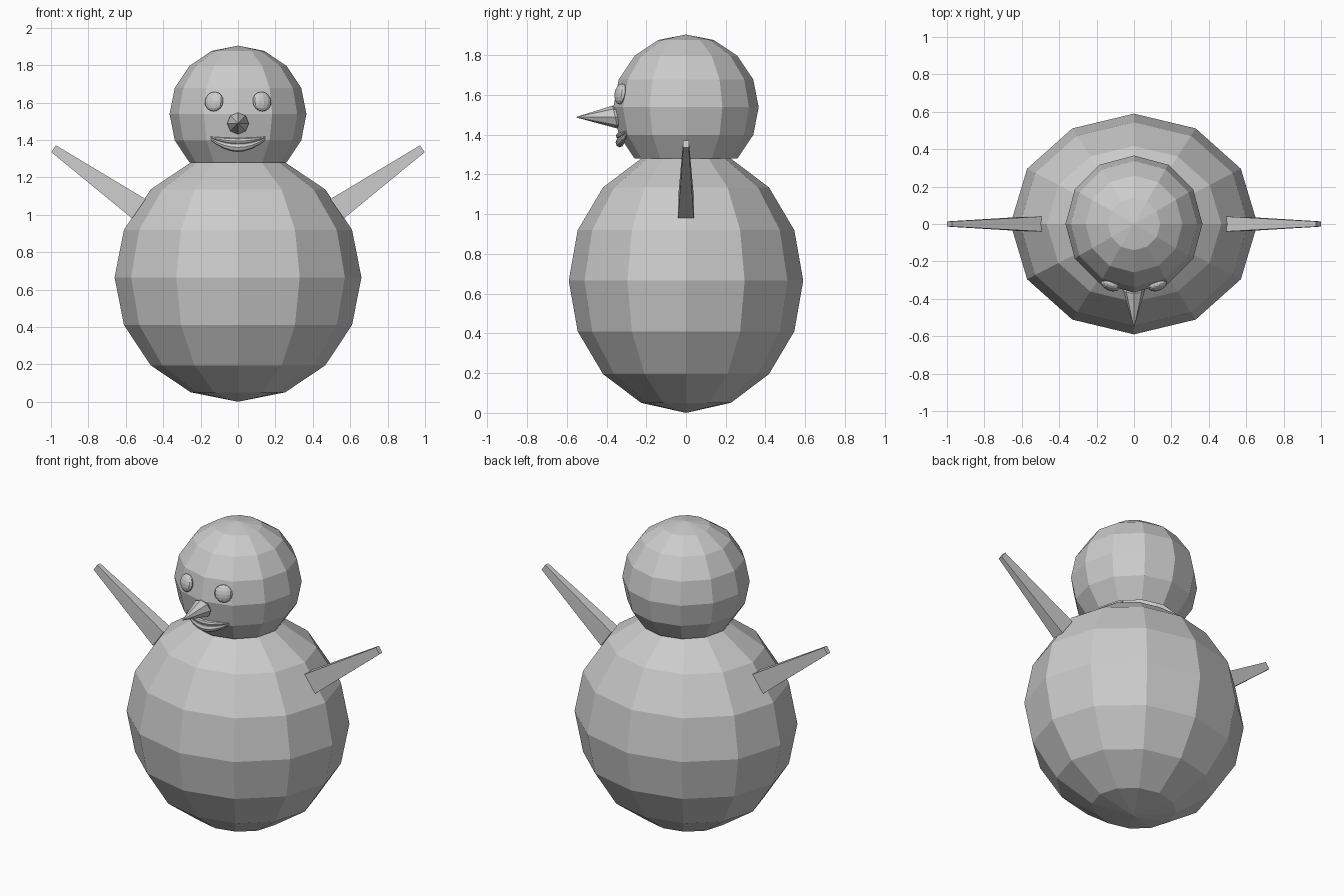
import bpy, bmesh, math
from mathutils import Matrix, Vector

cube = bpy.data.objects.get("Cube")
if cube:
    bpy.data.objects.remove(cube, do_unlink=True)

grey = bpy.data.materials.new("light_grey")
grey.use_nodes = True
COLOUR = (0.6, 0.6, 0.6, 1)
grey.diffuse_color = COLOUR
grey.node_tree.nodes["Principled BSDF"].inputs["Base Color"].default_value = COLOUR


def finish(name, bm):
    bmesh.ops.recalc_face_normals(bm, faces=bm.faces[:])
    mesh = bpy.data.meshes.new(name)
    bm.to_mesh(mesh)
    bm.free()
    mesh.materials.append(grey)
    obj = bpy.data.objects.new(name, mesh)
    bpy.context.collection.objects.link(obj)
    return obj


def ball(name, centre, radii, turn=Matrix(), cut_below=None):
    bm = bmesh.new()
    place = Matrix.Translation(centre) @ turn @ Matrix.Diagonal((*radii, 1))
    bmesh.ops.create_uvsphere(bm, u_segments=12, v_segments=8, radius=1, matrix=place)
    if cut_below is not None:
        low = [v for v in bm.verts if v.co.z < cut_below]
        bmesh.ops.delete(bm, geom=low, context='VERTS')
    return finish(name, bm)


def loft(name, rings):
    """Skin a list of equal-length rings and cap both ends."""
    bm = bmesh.new()
    loops = [[bm.verts.new(p) for p in ring] for ring in rings]
    n = len(loops[0])
    for a, b in zip(loops, loops[1:]):
        for i in range(n):
            j = (i + 1) % n
            bm.faces.new((a[i], a[j], b[j], b[i]))
    bm.faces.new(loops[0])
    bm.faces.new(loops[-1])
    bmesh.ops.remove_doubles(bm, verts=bm.verts[:], dist=0.0005)
    return finish(name, bm)


# Body and head, the head open where it meets the body
ball("body", (0, 0, 0.665), (0.66, 0.59, 0.665))
ball("head", (0, 0, 1.538), (0.366, 0.366, 0.366), cut_below=1.26)

# Eyes, flattened and turned to lie on the head
for side, label in ((1, "left"), (-1, "right")):
    turn = Matrix.Rotation(side * 0.38, 4, 'Z') @ Matrix.Rotation(-0.18, 4, 'X')
    ball(label + "_eye", (side * 0.128, -0.328, 1.605), (0.053, 0.027, 0.053), turn)


# Nose, a sharp cone with a narrowed, leaning base
def nose_ring(y, radius, lean):
    angles = [math.tau * i / 8 for i in range(8)]
    return [(radius * math.cos(a), y - lean * math.sin(a), 1.488 + radius * math.sin(a))
            for a in angles]


loft("nose", [nose_ring(-0.325, 0.042, 0), nose_ring(-0.356, 0.058, 0.014),
              nose_ring(-0.55, 0.002, 0)])


# Lips, tapered tubes that follow the head
def lip(name, z_end, z_mid, thick, y_mid):
    rings = []
    for i in range(9):
        t = i / 4 - 1
        x = 0.147 * t
        z = z_mid + (z_end - z_mid) * t * t
        y = y_mid + 0.035 * t * t
        r = thick * (1 - 0.75 * t * t)
        rings.append([(x, y + 0.9 * r * math.cos(a), z + r * math.sin(a))
                      for a in (math.tau * k / 8 for k in range(8))])
    loft(name, rings)


lip("upper_lip", 1.414, 1.394, 0.017, -0.337)
lip("lower_lip", 1.406, 1.360, 0.024, -0.333)

# Arms, tapered square sticks butted against the body
for side, label in ((1, "left"), (-1, "right")):
    start, end = Vector((0.53, 0, 1.032)), Vector((0.986, 0, 1.353))
    along = (end - start).normalized()
    across = Vector((-along.z, 0, along.x))
    rings = []
    for centre, wide, deep in ((start, 0.063, 0.04), (end, 0.022, 0.014)):
        ring = []
        for u, v in ((-1, -1), (1, -1), (1, 1), (-1, 1)):
            p = centre + across * wide * u
            ring.append((side * p.x, deep * v, p.z))
        rings.append(ring)
    loft(label + "_arm", rings)
